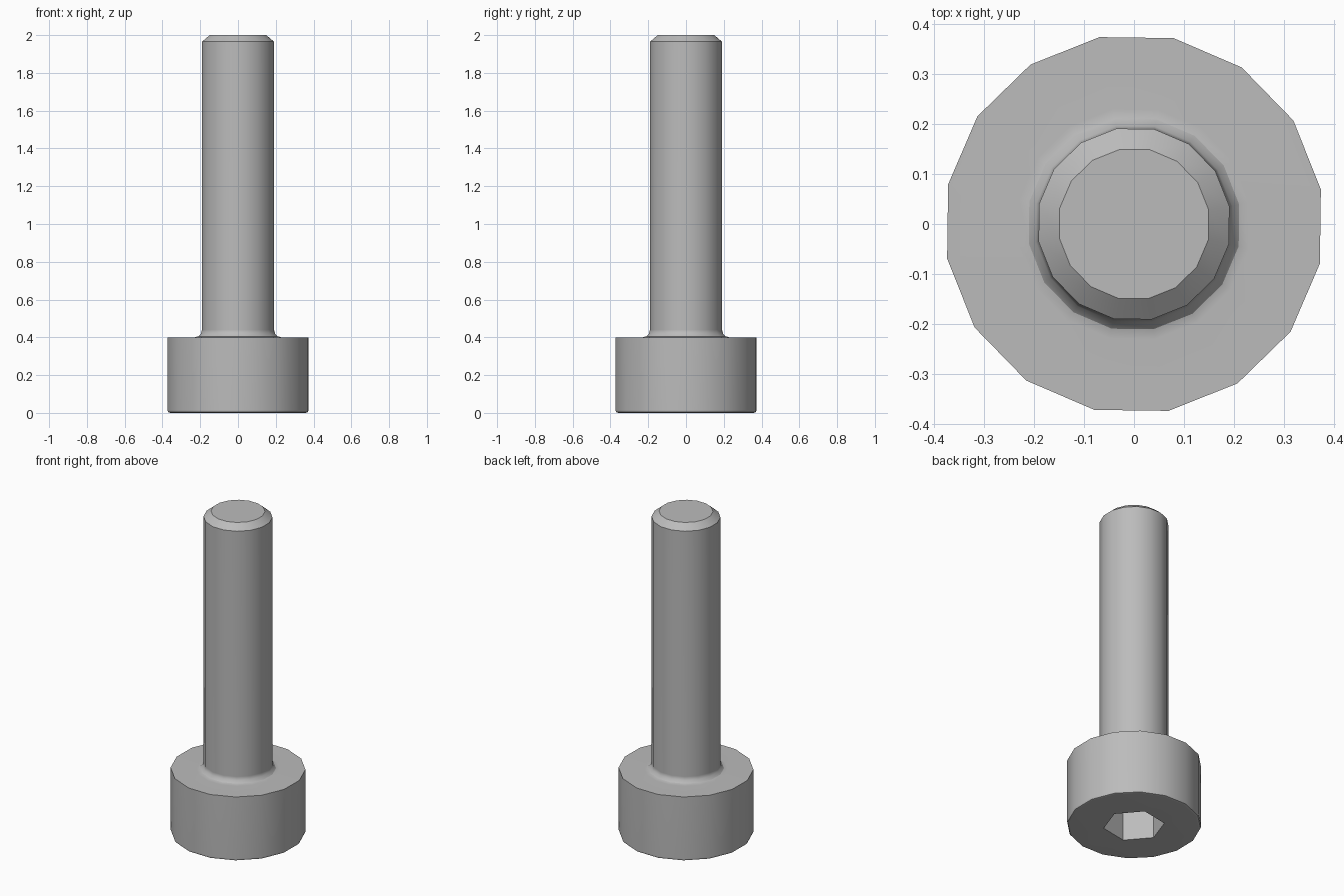
import bpy
import bmesh
from math import sin, cos, pi, radians

SIDES = 16
TURN = radians(10.5)
HEAD_R, HEAD_H, EDGE = 0.38, 0.4, 0.015
SHANK_R, FILLET = 0.194, 0.04
TIP_R, TIP_Z, TOP_Z = 0.152, 1.965, 2.0
SOCKET_R, SOCKET_DEPTH = 0.173, 0.2

cube = bpy.data.objects.get("Cube")
if cube:
    bpy.data.objects.remove(cube, do_unlink=True)

steel = bpy.data.materials.new("grey steel")
steel.use_nodes = True
colour = (0.5, 0.5, 0.5, 1)
steel.diffuse_color = colour
steel.node_tree.nodes["Principled BSDF"].inputs["Base Color"].default_value = colour


def ring(bm, radius, z, sides):
    """Closed polygon of vertices around the z axis."""
    angles = [TURN + 2 * pi * i / sides for i in range(sides)]
    return [bm.verts.new((radius * cos(a), radius * sin(a), z)) for a in angles]


def loft(bm, rings):
    """Quads between neighbouring rings."""
    for low, high in zip(rings, rings[1:]):
        n = len(low)
        for i in range(n):
            j = (i + 1) % n
            bm.faces.new((low[i], low[j], high[j], high[i]))


def arc(cx, cz, radius, start, end, steps):
    """Profile points (radius, height) along an arc."""
    angles = [radians(start + (end - start) * i / steps) for i in range(steps + 1)]
    return [(cx + radius * cos(a), cz + radius * sin(a)) for a in angles]


# Profile: rounded head edge, head wall, neck fillet, shank, chamfered tip
profile = arc(HEAD_R - EDGE, EDGE, EDGE, -90, 0, 2)
profile += [(HEAD_R, HEAD_H)]
profile += arc(SHANK_R + FILLET, HEAD_H + FILLET, FILLET, 270, 180, 3)
profile += [(SHANK_R, TIP_Z), (TIP_R, TOP_Z)]

bm = bmesh.new()
body = [ring(bm, r, z, SIDES) for r, z in profile]
loft(bm, body)
bm.faces.new(body[-1])

# Hexagonal socket sunk into the underside of the head
socket = [ring(bm, SOCKET_R, z, 6) for z in (0, SOCKET_DEPTH)]
loft(bm, socket)
bm.faces.new(socket[-1])
rim = [e for e in bm.edges if e.is_boundary]
bmesh.ops.triangle_fill(bm, edges=rim, use_beauty=True)
bmesh.ops.recalc_face_normals(bm, faces=bm.faces)

mesh = bpy.data.meshes.new("socket_screw")
bm.to_mesh(mesh)
bm.free()
mesh.materials.append(steel)
screw = bpy.data.objects.new("socket_screw", mesh)
bpy.context.collection.objects.link(screw)

# Smooth round walls, crisp rims, flat end faces
bpy.ops.object.select_all(action="DESELECT")
screw.select_set(True)
bpy.context.view_layer.objects.active = screw
bpy.ops.object.shade_smooth_by_angle(angle=radians(30))
weighted = screw.modifiers.new("flat_faces", "WEIGHTED_NORMAL")
weighted.keep_sharp = True
